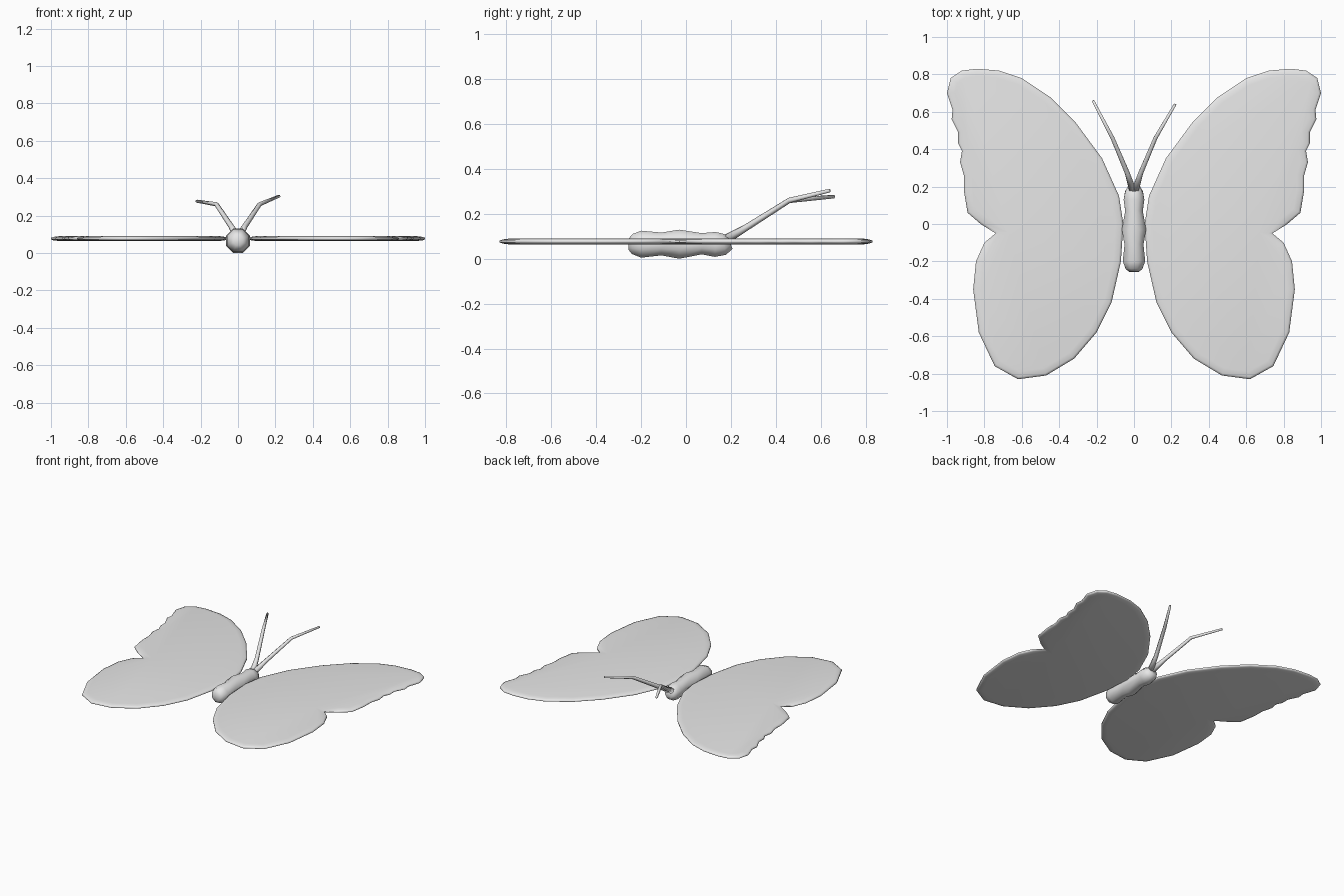
import bpy, bmesh, math
from mathutils import Vector

cube = bpy.data.objects.get("Cube")
if cube:
    bpy.data.objects.remove(cube, do_unlink=True)

GREY = (0.8, 0.8, 0.8, 1.0)
grey = bpy.data.materials.new("plain_grey")
grey.use_nodes = True
grey.diffuse_color = GREY
grey.node_tree.nodes["Principled BSDF"].inputs["Base Color"].default_value = GREY


def finish(bm, name):
    """Turn a bmesh into a smooth grey object."""
    bmesh.ops.recalc_face_normals(bm, faces=bm.faces)
    for face in bm.faces:
        face.smooth = True
    mesh = bpy.data.meshes.new(name)
    bm.to_mesh(mesh)
    bm.free()
    mesh.materials.append(grey)
    obj = bpy.data.objects.new(name, mesh)
    bpy.context.collection.objects.link(obj)
    return obj


def loft(name, path, radii, sides):
    """Sweep a polygon of changing radius along a path and cap the ends."""
    bm = bmesh.new()
    path = [Vector(p) for p in path]
    rings = []
    for i, (centre, radius) in enumerate(zip(path, radii)):
        along = (path[min(i + 1, len(path) - 1)] - path[max(i - 1, 0)]).normalized()
        side = along.cross(Vector((0, 0, 1))).normalized()
        up = side.cross(along)
        ring = []
        for k in range(sides):
            a = math.tau * (k + 0.5) / sides
            ring.append(bm.verts.new(centre + radius * (math.cos(a) * side + math.sin(a) * up)))
        rings.append(ring)
    for low, high in zip(rings, rings[1:]):
        for k in range(sides):
            n = (k + 1) % sides
            bm.faces.new((low[k], low[n], high[n], high[k]))
    bm.faces.new(rings[0])
    bm.faces.new(rings[-1])
    return finish(bm, name)


# Wings: one scalloped outline, mirrored, with a soft rim on both faces
OUTLINE = [
    (0.84, 0.83), (0.92, 0.82), (0.98, 0.78), (1.0, 0.70), (0.97, 0.61),
    (0.975, 0.56), (0.94, 0.49), (0.94, 0.43), (0.92, 0.39), (0.93, 0.33),
    (0.91, 0.26), (0.91, 0.18), (0.89, 0.06), (0.82, 0.0), (0.74, -0.05),
    (0.80, -0.10), (0.845, -0.2), (0.86, -0.35), (0.83, -0.58), (0.745, -0.76),
    (0.62, -0.83), (0.47, -0.81), (0.32, -0.72), (0.2, -0.58), (0.12, -0.42),
    (0.07, -0.2), (0.057, 0.0), (0.08, 0.15), (0.17, 0.35), (0.31, 0.54),
    (0.45, 0.68), (0.6, 0.78), (0.72, 0.82),
]


def wing(name, sign):
    bm = bmesh.new()
    thin = 0.004
    rims = [[bm.verts.new((sign * x, y, z)) for x, y in OUTLINE]
            for z in (0.077 - thin, 0.077 + thin)]
    count = len(OUTLINE)
    for k in range(count):
        n = (k + 1) % count
        bm.faces.new((rims[0][k], rims[0][n], rims[1][n], rims[1][k]))
    caps = [bm.faces.new(rim) for rim in rims]
    bmesh.ops.recalc_face_normals(bm, faces=bm.faces)
    for width, depth in ((0.012, 0.005), (0.028, 0.004)):
        bmesh.ops.inset_individual(bm, faces=caps, thickness=width, depth=depth,
                                   use_even_offset=True)
    return finish(bm, name)


wing("left_wing", 1)
wing("right_wing", -1)

# Body: segmented tube of abdomen, thorax and head, as (y, z, radius)
BODY = [
    (-0.255, 0.067, 0.028), (-0.24, 0.066, 0.048), (-0.2, 0.065, 0.065),
    (-0.11, 0.066, 0.055), (-0.03, 0.065, 0.070), (0.07, 0.067, 0.051),
    (0.13, 0.064, 0.060), (0.17, 0.065, 0.052), (0.195, 0.075, 0.036),
]
loft("body", [(0, y, z) for y, z, r in BODY], [r for y, z, r in BODY], 8)

# Antennae: bent tapering stalks with slightly different tips
for name, sign, tip in (("left_antenna", 1, (0.22, 0.64, 0.304)),
                        ("right_antenna", -1, (-0.22, 0.66, 0.277))):
    path = [(sign * 0.005, 0.175, 0.085), (sign * 0.035, 0.27, 0.14),
            (sign * 0.115, 0.46, 0.26), tip]
    loft(name, path, (0.022, 0.015, 0.012, 0.008), 6)
